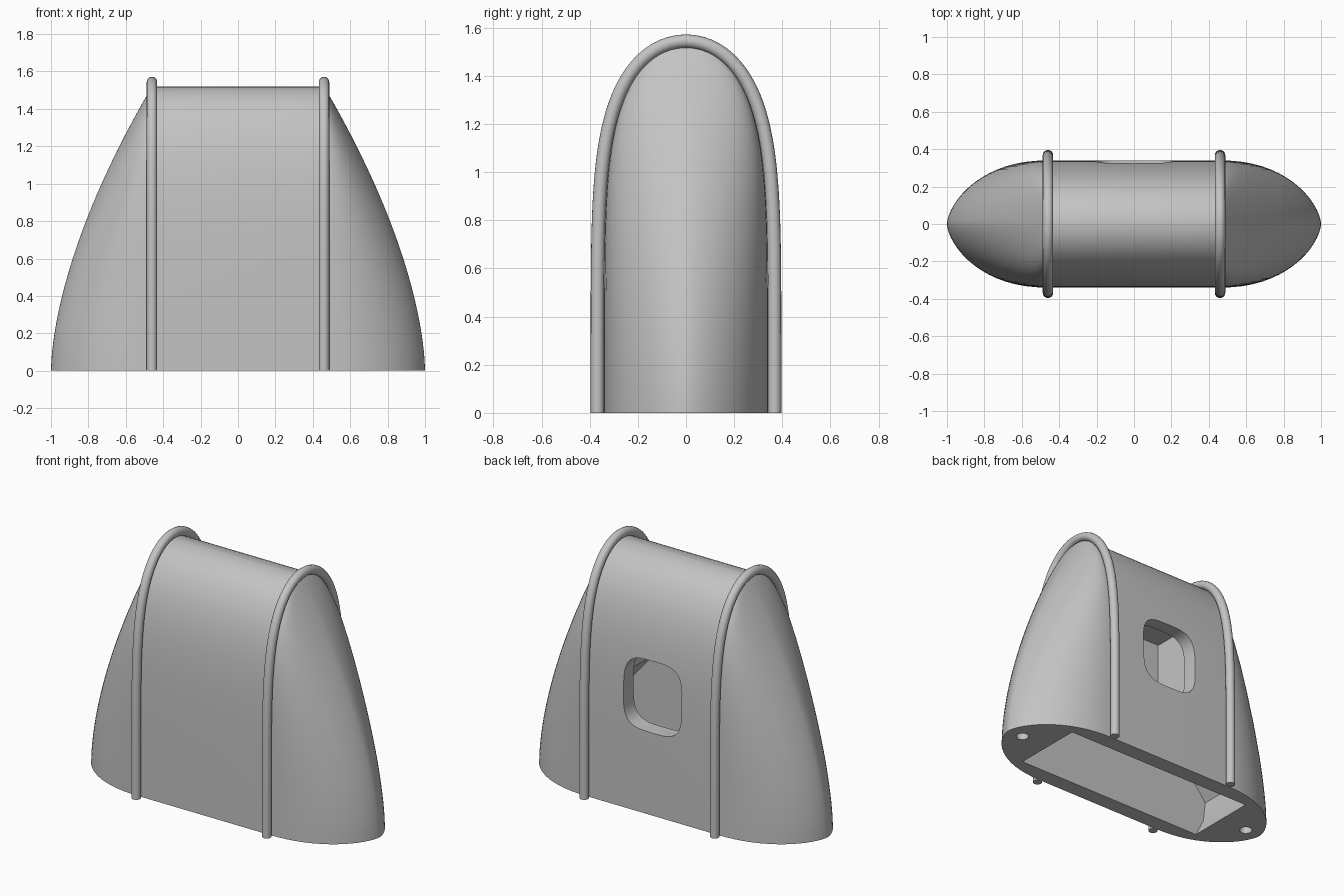
import bpy, bmesh
from math import sin, cos, pi

cube = bpy.data.objects.get("Cube")
if cube:
    bpy.data.objects.remove(cube, do_unlink=True)

HEIGHT, DEPTH, SPAN, NOSE = 1.52, 0.34, 0.46, 0.54

grey = bpy.data.materials.new("plain grey")
grey.use_nodes = True
grey.diffuse_color = (0.55, 0.55, 0.55, 1)
grey.node_tree.nodes["Principled BSDF"].inputs["Base Color"].default_value = grey.diffuse_color


def power(v, p):
    """Signed power, used for superellipse outlines."""
    return (abs(v) ** p) * (1 if v >= 0 else -1)


def loft(name, rings, closed=False):
    """Skin a list of equal rings; cap the ends unless the loft is closed."""
    bm = bmesh.new()
    loops = [[bm.verts.new(p) for p in ring] for ring in rings]
    n = len(loops[0])
    for a, b in zip(loops, loops[1:]):
        for i in range(n):
            j = (i + 1) % n
            bm.faces.new((a[i], a[j], b[j], b[i]))
    bm.faces.new(loops[0][::-1])
    bm.faces.new(loops[-1])
    bmesh.ops.recalc_face_normals(bm, faces=bm.faces)
    mesh = bpy.data.meshes.new(name)
    bm.to_mesh(mesh)
    bm.free()
    ob = bpy.data.objects.new(name, mesh)
    ob.data.materials.append(grey)
    bpy.context.collection.objects.link(ob)
    return ob


def activate(ob):
    bpy.ops.object.select_all(action='DESELECT')
    ob.select_set(True)
    bpy.context.view_layer.objects.active = ob


def cut(ob, cutter):
    activate(ob)
    mod = ob.modifiers.new("cut", 'BOOLEAN')
    mod.operation = 'DIFFERENCE'
    mod.solver = 'EXACT'
    mod.object = cutter
    bpy.ops.object.modifier_apply(modifier=mod.name)
    bpy.data.objects.remove(cutter, do_unlink=True)


def smooth(ob, angle=0.6):
    activate(ob)
    bpy.ops.object.shade_smooth_by_angle(angle=angle)


def arch(theta, depth=DEPTH, height=HEIGHT):
    """Depth and height along the arched cross-section."""
    return depth * cos(theta), height * max(sin(theta), 0) ** 0.364


# Shell: stacked outlines with a rounded nose at each end
rings = []
STEPS, SEG = 44, 32
for k in range(STEPS + 1):
    y, z = arch(1.55 * (k / STEPS) ** 2.5)
    nose = NOSE * (1 - (z / HEIGHT) ** 1.65)
    ring = []
    for side in (1, -1):
        for i in range(SEG + 1):
            phi = -pi / 2 + pi * i / SEG
            out = max(cos(phi), 0) ** 0.91
            ring.append((side * (SPAN + nose * out),
                         side * y * power(sin(phi), 1.24), z))
    rings.append(ring)
shell = loft("shell", rings)

# Hollow: stepped chamber, open at the bottom
half = [(0.69, -0.1), (0.69, 0), (0.75, 0.12), (0.765, 0.25),
        (0.67, 0.37), (0.39, 0.7), (0.39, 1.22)]
outline = half + [(-x, z) for x, z in reversed(half)]
cut(shell, loft("hollow_cutter",
                [[(x, y, z) for x, z in outline] for y in (-0.235, 0.235)]))

# Rounded window through the back wall
angles = [2 * pi * i / 48 for i in range(48)]
cut(shell, loft("window_cutter",
                [[(0.205 * power(cos(a), 0.55), y, 0.75 + 0.225 * power(sin(a), 0.55))
                  for a in angles] for y in (0.1, 0.6)]))

# Mounting holes under both noses
for side in (1, -1):
    cut(shell, loft("hole_cutter",
                    [[(side * 0.89 + 0.038 * cos(a), 0.038 * sin(a), z)
                      for a in angles[::2]] for z in (-0.1, 0.12)]))
smooth(shell)

# Round trim hoops over the shell
R = 0.028
path = [arch(pi / 2 * (k / 40) ** 2.5, DEPTH + R, HEIGHT + R - 0.004) for k in range(41)]
path += [(-y, z) for y, z in reversed(path[:-1])]
for side, label in ((1, "left"), (-1, "right")):
    rings = []
    for i, (y, z) in enumerate(path):
        y0, z0 = path[max(i - 1, 0)]
        y1, z1 = path[min(i + 1, len(path) - 1)]
        dy, dz = y1 - y0, z1 - z0
        if i in (0, len(path) - 1):
            dy = 0
        size = (dy * dy + dz * dz) ** 0.5
        ny, nz = dz / size, -dy / size
        rings.append([(side * SPAN + R * cos(a), y + R * sin(a) * ny, z + R * sin(a) * nz)
                      for a in angles[::3]])
    smooth(loft(label + "_hoop", rings))
